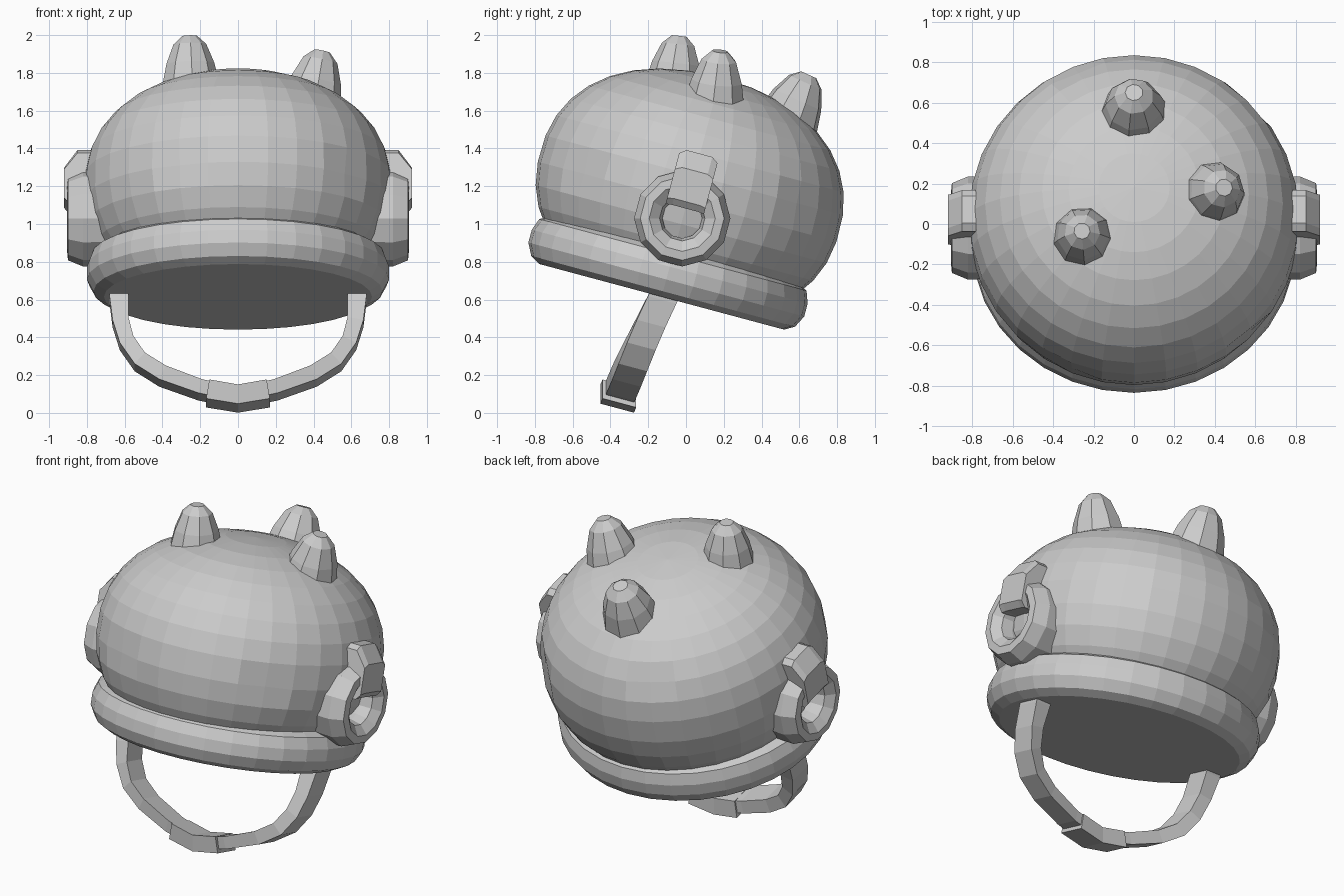
import bpy, bmesh
from math import sin, cos, pi, radians, copysign
from mathutils import Matrix, Vector

if "Cube" in bpy.data.objects:
    bpy.data.objects.remove(bpy.data.objects["Cube"])

TILT = Matrix.Rotation(radians(-15), 4, 'X')
SHELL = Matrix.Translation((0, 0.02, 1.17)) @ TILT      # tilted helmet frame
EAR = Matrix.Translation((0, -0.02, 1.03)) @ TILT       # tilted ear frame
ACROSS = TILT.to_3x3() @ Vector((0, 1, 0))


def finish(name, bm, mirror=False):
    bmesh.ops.remove_doubles(bm, verts=bm.verts[:], dist=1e-5)
    bmesh.ops.recalc_face_normals(bm, faces=bm.faces[:])
    me = bpy.data.meshes.new(name)
    bm.to_mesh(me)
    bm.free()
    ob = bpy.data.objects.new(name, me)
    bpy.context.collection.objects.link(ob)
    if mirror:
        ob.modifiers.new("Mirror", 'MIRROR')
    return ob


def skin(bm, rings, cap=False):
    """Bridge consecutive closed rings of points with quads."""
    rows = [[bm.verts.new(p) for p in ring] for ring in rings]
    n = len(rows[0])
    for a, b in zip(rows, rows[1:]):
        for i in range(n):
            j = (i + 1) % n
            bm.faces.new((a[i], a[j], b[j], b[i]))
    if cap:
        bm.faces.new(rows[0])
        bm.faces.new(rows[-1])


def lathe(profile, segs, mat, phase=0.0):
    bm = bmesh.new()
    ang = [2 * pi * (i + phase) / segs for i in range(segs)]
    skin(bm, [[mat @ Vector((r * cos(a), r * sin(a), h)) for a in ang]
              for r, h in profile])
    bmesh.ops.dissolve_degenerate(bm, edges=bm.edges[:], dist=1e-5)
    return bm


def band(name, path, half_width):
    """Flat strap following an (x, z, thickness) path, leaning forward as it drops."""
    pts = [Vector((x, -0.395 + 0.40 * z + 0.08 * z * z, z)) for x, z, _ in path]
    rings = []
    for i, p in enumerate(pts):
        t = pts[min(i + 1, len(pts) - 1)] - pts[max(i - 1, 0)]
        n = Vector((-t.z, 0, t.x)).normalized() * path[i][2] / 2
        w = ACROSS * half_width
        rings.append([p + n + w, p + n - w, p - n - w, p - n + w])
    bm = bmesh.new()
    skin(bm, rings, cap=True)
    finish(name, bm)


# Dome: full-bodied oblate shell with a few small dents
steps = [radians(125) * i / 12 for i in range(13)]
bm = lathe([(0.82 * sin(a) ** 0.9, 0.627 * copysign(abs(cos(a)) ** 0.9, cos(a)))
            for a in steps], 32, SHELL)
for x, y, z, depth in [(-0.30, -0.70, 1.35, 0.015), (0.63, -0.51, 1.20, 0.02),
                       (0.52, 0.63, 1.12, 0.02), (-0.35, 0.72, 1.25, 0.015)]:
    v = min(bm.verts, key=lambda q: (q.co - Vector((x, y, z))).length)
    v.co += (SHELL.translation - v.co).normalized() * depth
finish("helmet_dome", bm)

# Rim: rounded roll with a closed flat underside
rim = [(0, -0.575), (0.71, -0.575), (0.765, -0.545), (0.80, -0.48),
       (0.80, -0.41), (0.775, -0.345), (0.725, -0.318), (0.64, -0.325)]
finish("helmet_rim", lathe(rim, 32, SHELL @ Matrix.Diagonal((1, 0.945, 1, 1))))

# Horn stubs: base on the dome, tip, base radius
horns = [((-0.25, -0.065, 1.73), (-0.257, -0.035, 1.995), 0.155),
         ((0.385, 0.15, 1.63), (0.445, 0.18, 1.915), 0.165),
         ((0, 0.54, 1.55), (0, 0.65, 1.79), 0.170)]
for i, (base, tip, r) in enumerate(horns):
    base, axis = Vector(base), Vector(tip) - Vector(base)
    h = axis.length
    mat = Matrix.Translation(base) @ axis.to_track_quat('Z', 'Y').to_matrix().to_4x4()
    prof = [(0, -0.1), (r * 1.12, -0.1), (r, 0), (r * 0.83, h * 0.45),
            (r * 0.57, h * 0.83), (r * 0.26, h), (0, h)]
    finish(f"horn_{i + 1}", lathe(prof, 9, mat))

# Ear rings, mirrored
ring = [(0.25, 0.70), (0.255, 0.82), (0.222, 0.90), (0.175, 0.905),
        (0.12, 0.865), (0.105, 0.80), (0.105, 0.70)]
finish("ear_ring", lathe(ring, 12, EAR @ Matrix.Rotation(pi / 2, 4, 'Y'), 0.5), True)

# Ear clasps: chamfered block over each ring, mirrored
clasp = [(0.74, 0.355), (0.85, 0.355), (0.92, 0.26), (0.92, 0.09),
         (0.89, 0.055), (0.74, 0.055)]
bm = bmesh.new()
skin(bm, [[EAR @ Vector((x, v, w * k)) for x, w in clasp]
          for v, k in ((-0.105, 0.93), (-0.07, 1), (0.07, 1), (0.105, 0.93))], cap=True)
finish("ear_clasp", bm, True)

# Chin strap and its chin pad
half = [(0.63, 0.76, 0.10), (0.63, 0.60, 0.10), (0.622, 0.48, 0.085),
        (0.59, 0.37, 0.08), (0.52, 0.27, 0.08), (0.40, 0.195, 0.08),
        (0.20, 0.122, 0.075)]
band("chin_strap", [(-x, z, t) for x, z, t in half] + [(0, 0.08, 0.075)] + half[::-1], 0.078)
band("chin_pad", [(-0.16, 0.103, 0.102), (0, 0.076, 0.102), (0.16, 0.103, 0.102)], 0.092)
